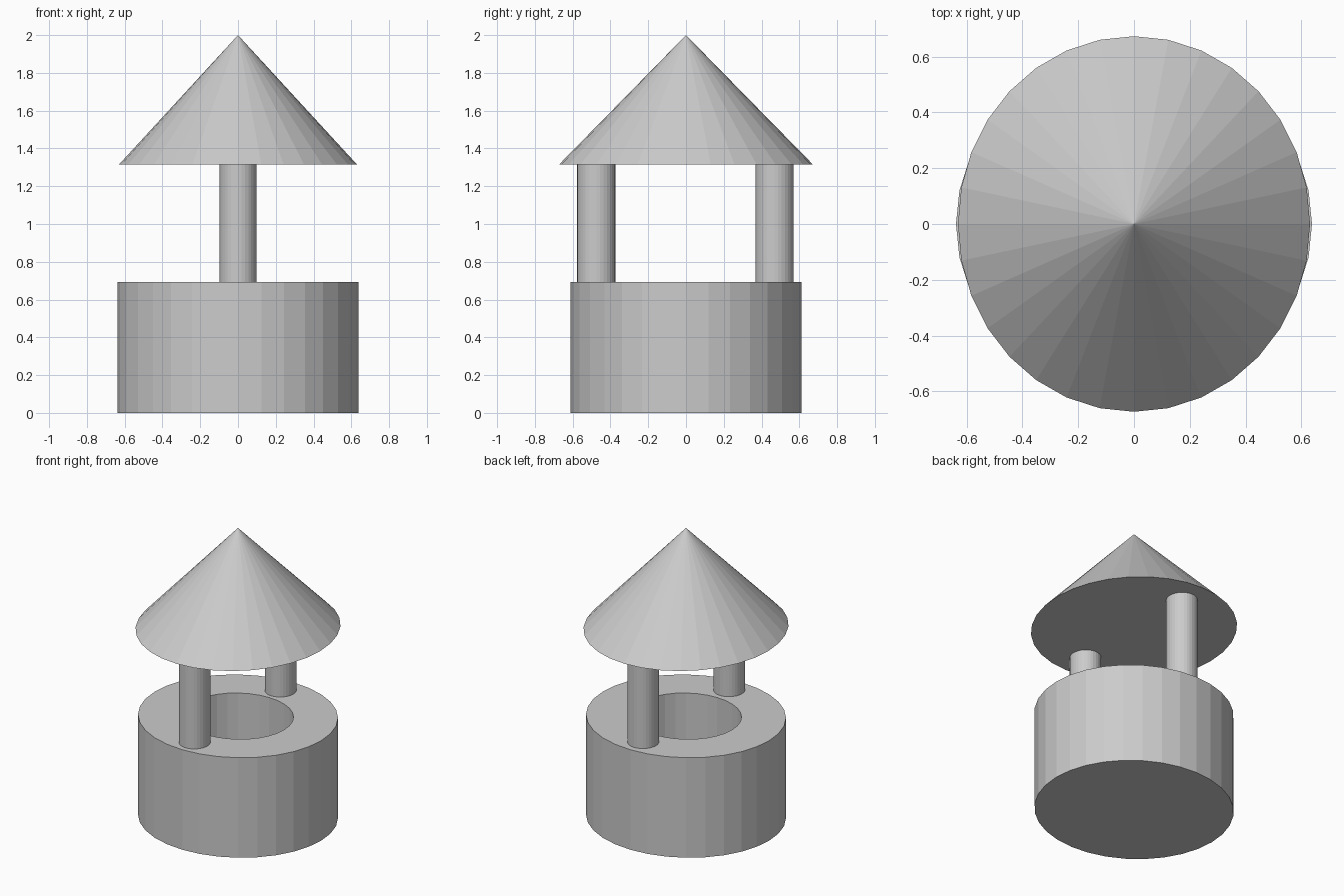
import bpy, bmesh
from mathutils import Matrix

if "Cube" in bpy.data.objects:
    bpy.data.objects.remove(bpy.data.objects["Cube"])

SIDES = 32
stone = bpy.data.materials.new("light_grey")
stone.diffuse_color = (0.6, 0.6, 0.6, 1)
stone.use_nodes = True
stone.node_tree.nodes["Principled BSDF"].inputs["Base Color"].default_value = stone.diffuse_color


def add_part(name, rx, ry, z0, z1, y=0.0, top=1.0, well=None):
    """Elliptical cylinder or cone; well = (opening ratio, floor z)."""
    bm = bmesh.new()
    bmesh.ops.create_cone(bm, cap_ends=True, segments=SIDES,
                          radius1=1, radius2=top, depth=1)
    if well:
        ratio, floor = well
        bm.faces.ensure_lookup_table()
        cap = max(bm.faces, key=lambda f: f.calc_center_median().z)
        # Inset the rim, then sink the shaft
        rim = bmesh.ops.extrude_face_region(bm, geom=[cap])
        bmesh.ops.delete(bm, geom=[cap], context='FACES_ONLY')
        cap = next(g for g in rim["geom"] if isinstance(g, bmesh.types.BMFace))
        bmesh.ops.scale(bm, vec=(ratio, ratio, 1), verts=cap.verts)
        shaft = bmesh.ops.extrude_face_region(bm, geom=[cap])
        bmesh.ops.delete(bm, geom=[cap], context='FACES_ONLY')
        cap = next(g for g in shaft["geom"] if isinstance(g, bmesh.types.BMFace))
        bmesh.ops.translate(bm, vec=(0, 0, -(z1 - floor) / (z1 - z0)), verts=cap.verts)
    bm.transform(Matrix.Translation((0, y, (z0 + z1) / 2))
                 @ Matrix.Diagonal((rx, ry, z1 - z0, 1)))
    bmesh.ops.recalc_face_normals(bm, faces=bm.faces)
    mesh = bpy.data.meshes.new(name)
    bm.to_mesh(mesh)
    bm.free()
    mesh.materials.append(stone)
    obj = bpy.data.objects.new(name, mesh)
    bpy.context.collection.objects.link(obj)
    return obj


# Hollow well wall
add_part("well_base", 0.638, 0.611, 0, 0.694, well=(0.555, 0.08))
# Two roof posts
for name, y in (("front_post", -0.475), ("back_post", 0.468)):
    add_part(name, 0.098, 0.101, 0.694, 1.314, y=y)
# Conical roof
add_part("roof", 0.631, 0.673, 1.314, 2.0, top=0)
